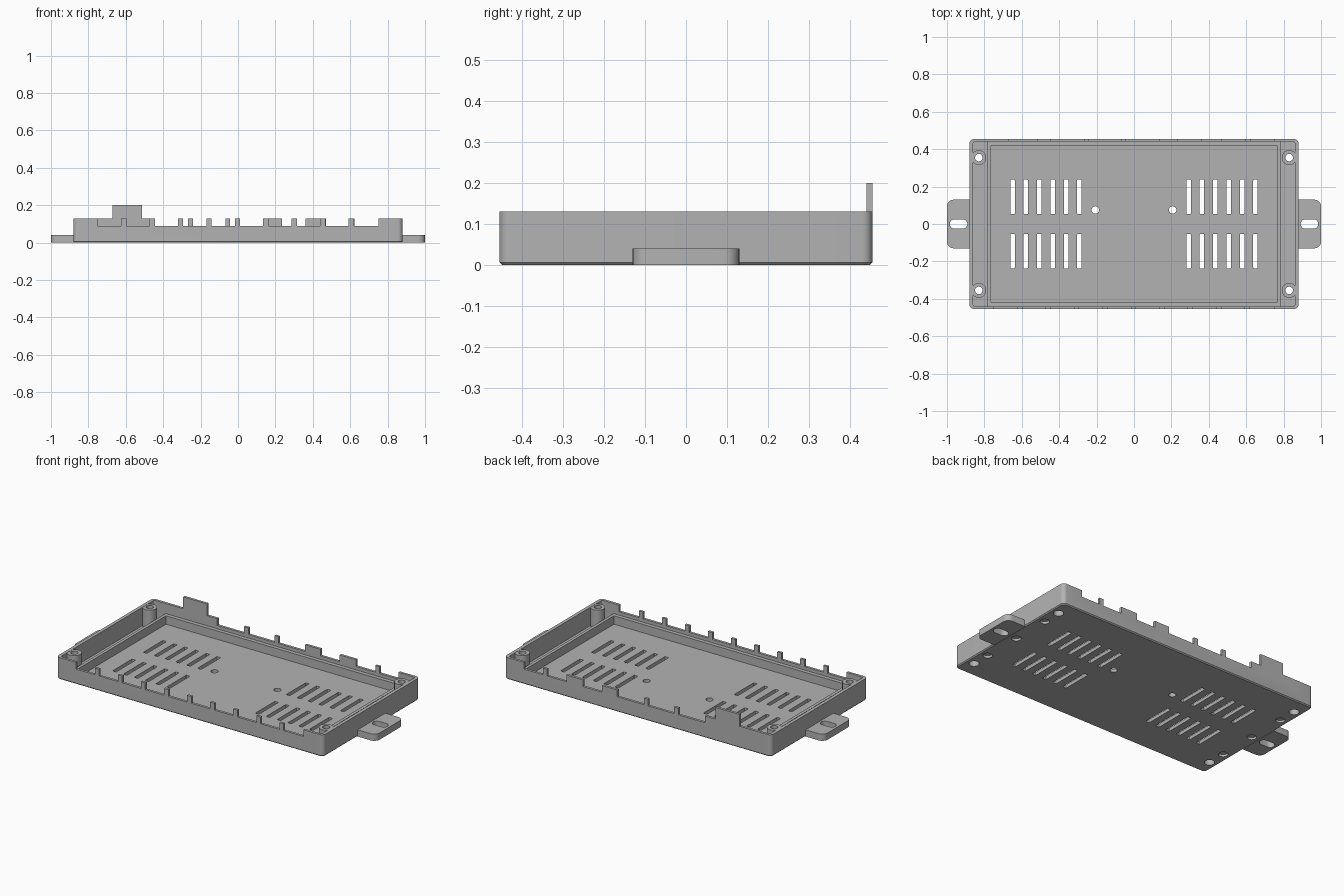
import bpy, bmesh, math

cube = bpy.data.objects.get("Cube")
if cube:
    bpy.data.objects.remove(cube, do_unlink=True)

grey = bpy.data.materials.new("plain grey")
grey.use_nodes = True
colour = (0.45, 0.45, 0.45, 1)
grey.diffuse_color = colour
grey.node_tree.nodes["Principled BSDF"].inputs["Base Color"].default_value = colour

FLOOR, RAIL, TOP = 0.02, 0.09, 0.13
X, Y = 0.88, 0.455          # outer half sizes
IX, IY = 0.86, 0.44         # inner half sizes
SIDES = (-1, 1)


def outline(x0, x1, y0, y1, radii):
    """Rounded rectangle, counter-clockwise from the +x +y corner."""
    pts = []
    corners = ((x1, y1, 1, 1), (x0, y1, -1, 1), (x0, y0, -1, -1), (x1, y0, 1, -1))
    for k, (cx, cy, sx, sy) in enumerate(corners):
        r = radii[k]
        steps = 8 if r > 0 else 0
        for i in range(steps + 1):
            a = math.pi / 2 * (k + (i / steps if steps else 0))
            pts.append((cx - sx * r + r * math.cos(a) * (r > 0),
                        cy - sy * r + r * math.sin(a) * (r > 0)))
    clean = []
    for p in pts:
        if not clean or math.dist(p, clean[-1]) > 1e-5:
            clean.append(p)
    if math.dist(clean[0], clean[-1]) < 1e-5:
        clean.pop()
    return clean


def prism(bm, x0, x1, y0, y1, z0, z1, r=0.0, chamfer=0.0):
    """Upright block with rounded corners and an optional bottom chamfer."""
    radii = r if isinstance(r, tuple) else (r,) * 4
    c = chamfer
    top = outline(x0, x1, y0, y1, radii)
    levels = [(top, z0 + c), (top, z1)]
    if c:
        low = outline(x0 + c, x1 - c, y0 + c, y1 - c, tuple(q - c for q in radii))
        levels.insert(0, (low, z0))
    rings = [[bm.verts.new((x, y, z)) for x, y in pts] for pts, z in levels]
    bm.faces.new(rings[0][::-1])
    bm.faces.new(rings[-1])
    n = len(top)
    for a, b in zip(rings, rings[1:]):
        for i in range(n):
            j = (i + 1) % n
            bm.faces.new((a[i], a[j], b[j], b[i]))


def disc(bm, x, y, r, z0, z1):
    prism(bm, x - r, x + r, y - r, y + r, z0, z1, r)


def finish(name, bm):
    mesh = bpy.data.meshes.new(name)
    bm.to_mesh(mesh)
    bm.free()
    mesh.materials.append(grey)
    ob = bpy.data.objects.new(name, mesh)
    bpy.context.collection.objects.link(ob)
    return ob


def activate(ob):
    bpy.ops.object.select_all(action="DESELECT")
    ob.select_set(True)
    bpy.context.view_layer.objects.active = ob


def cut(ob, *cutters):
    activate(ob)
    for cutter in cutters:
        mod = ob.modifiers.new("cut", "BOOLEAN")
        mod.operation = "DIFFERENCE"
        mod.solver = "EXACT"
        mod.object = cutter
        bpy.ops.object.modifier_apply(modifier=mod.name)


def smooth(ob):
    activate(ob)
    bpy.ops.object.shade_smooth_by_angle(angle=math.radians(30))


# Cutters: cavity, lowered long walls, vents and screw holes
bm = bmesh.new()
prism(bm, -IX, IX, -IY, IY, FLOOR, 0.3, 0.01)
cavity = finish("cavity_cutter", bm)

bm = bmesh.new()
prism(bm, -0.75, 0.75, -0.6, 0.6, RAIL, 0.3)
gap = finish("wall_gap_cutter", bm)

bm = bmesh.new()
for sx in SIDES:
    disc(bm, sx * 0.207, 0.075, 0.02, -0.1, 0.3)
    for sy in SIDES:
        disc(bm, sx * 0.83, sy * 0.355, 0.02, -0.1, 0.3)
        for i in range(6):
            x = sx * (0.292 + i * 0.0715)
            y = sy * 0.145
            prism(bm, x - 0.012, x + 0.012, y - 0.092, y + 0.092, -0.1, 0.3, 0.004)
holes = finish("hole_cutter", bm)

bm = bmesh.new()
for sx in SIDES:
    for sy in SIDES:
        disc(bm, sx * 0.83, sy * 0.355, 0.028, -0.1, 0.04)
        disc(bm, sx * 0.83, sy * 0.24, 0.026, -0.1, 0.014)
    disc(bm, sx * 0.83, 0, 0.026, -0.1, 0.014)
recesses = finish("recess_cutter", bm)

bm = bmesh.new()
for sx in SIDES:
    prism(bm, sx * 0.938 - 0.047, sx * 0.938 + 0.047, -0.025, 0.025, -0.1, 0.2, 0.025)
tab_slots = finish("tab_slot_cutter", bm)

# Tray with chamfered bottom edge
bm = bmesh.new()
prism(bm, -X, X, -Y, Y, 0, TOP, 0.025, 0.006)
tray = finish("tray", bm)
cut(tray, cavity, gap, holes, recesses)
smooth(tray)

# Screw posts in the corners
bm = bmesh.new()
for sx in SIDES:
    for sy in SIDES:
        disc(bm, sx * 0.83, sy * 0.355, 0.04, 0.012, TOP - 0.001)
posts = finish("screw_posts", bm)
cut(posts, holes, recesses)
smooth(posts)

# Inner rib frame
bm = bmesh.new()
prism(bm, -0.785, 0.785, -IY - 0.004, IY + 0.004, FLOOR - 0.005, 0.07)
frame = finish("inner_rib", bm)
bm = bmesh.new()
prism(bm, -0.767, 0.767, -0.417, 0.417, -0.1, 0.3)
frame_hole = finish("rib_cutter", bm)
cut(frame, frame_hole)

# Mounting tabs at both ends
bm = bmesh.new()
r = 0.035
prism(bm, X - 0.004, 1, -0.13, 0.13, 0, 0.04, (r, 0, 0, r))
prism(bm, -1, 0.004 - X, -0.13, 0.13, 0, 0.04, (0, r, r, 0))
tabs = finish("mounting_tabs", bm)
cut(tabs, tab_slots)
smooth(tabs)

# Teeth along the front wall
bm = bmesh.new()
for i in range(-4, 5):
    x = i * 0.152 - 0.003
    prism(bm, x - 0.014, x + 0.014, -Y, -IY, RAIL, TOP)
finish("front_teeth", bm)

# Uneven teeth and raised blocks along the back wall
bm = bmesh.new()
for x0, x1 in ((-0.75, -0.445), (-0.268, -0.24), (-0.068, -0.042),
               (0.135, 0.235), (0.362, 0.47), (0.597, 0.624)):
    prism(bm, x0, x1, IY, Y, RAIL, TOP)
finish("back_teeth", bm)
bm = bmesh.new()
prism(bm, -0.67, -0.512, IY, Y, TOP, 0.2)
finish("tall_back_tab", bm)

for helper in (cavity, gap, holes, recesses, tab_slots, frame_hole):
    bpy.data.objects.remove(helper, do_unlink=True)
